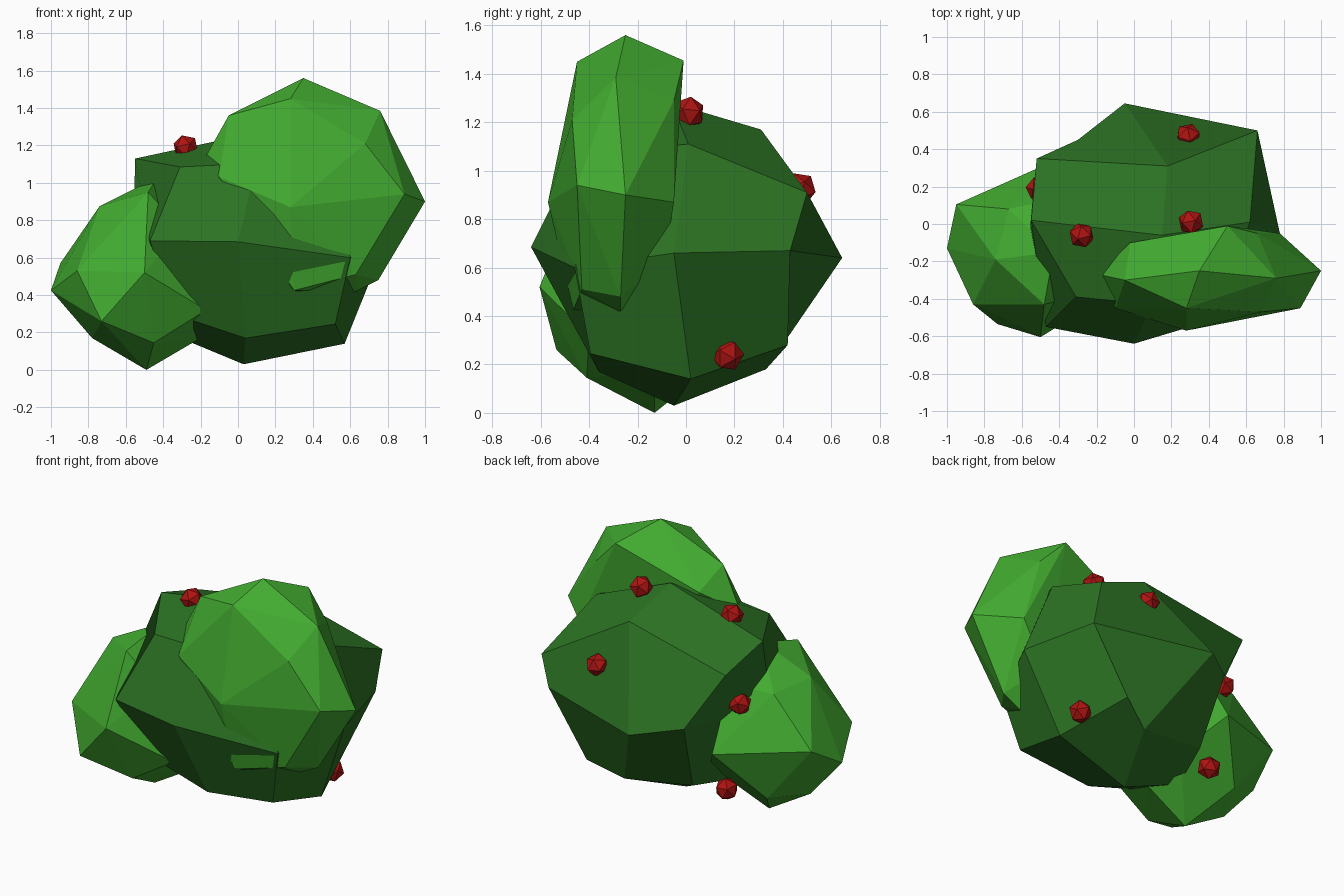
import bpy, bmesh
from mathutils import Vector, Euler

if "Cube" in bpy.data.objects:
    bpy.data.objects.remove(bpy.data.objects["Cube"])


def material(name, colour):
    m = bpy.data.materials.new(name)
    m.diffuse_color = (*colour, 1)
    m.use_nodes = True
    m.node_tree.nodes["Principled BSDF"].inputs["Base Color"].default_value = m.diffuse_color
    return m


dark_green = material("dark leaf green", (0.025, 0.17, 0.017))
green = material("leaf green", (0.055, 0.41, 0.03))
red = material("berry red", (0.42, 0.007, 0.006))


def finish(bm, name, mat):
    bmesh.ops.recalc_face_normals(bm, faces=bm.faces)
    me = bpy.data.meshes.new(name)
    bm.to_mesh(me)
    bm.free()
    me.materials.append(mat)
    ob = bpy.data.objects.new(name, me)
    bpy.context.collection.objects.link(ob)
    return ob


def box_clump(name, *layers):
    """Rough 2x2x2 box; each layer is a 3x3 grid, rows front to back, left to right."""
    bm = bmesh.new()
    v = {(i, j, k): bm.verts.new(layers[k][j * 3 + i])
         for k in range(3) for j in range(3) for i in range(3)
         if (i, j, k) != (1, 1, 1)}
    for axis in range(3):
        for side in (0, 2):
            for a in (0, 1):
                for b in (0, 1):
                    quad = []
                    for p, q in ((a, b), (a + 1, b), (a + 1, b + 1), (a, b + 1)):
                        key = [p, q]
                        key.insert(axis, side)
                        quad.append(v[tuple(key)])
                    bm.faces.new(quad)
    return finish(bm, name, dark_green)


def hull_clump(name, points):
    """Faceted clump wrapped around its corner points."""
    bm = bmesh.new()
    for p in points:
        bm.verts.new(p)
    res = bmesh.ops.convex_hull(bm, input=bm.verts)
    bmesh.ops.delete(bm, geom=list({g for g in res["geom_interior"]
                                    if isinstance(g, bmesh.types.BMVert)}), context='VERTS')
    return finish(bm, name, green)


# Large central clump: bottom, middle and top layers
box_clump(
    "main_bush",
    [(-.35, -.38, .30), (.04, -.36, .17), (.52, -.395, .245),
     (-.38, -.05, .20), (.03, -.05, .03), (.57, .02, .14),
     (-.25, .29, .24), (.20, .33, .18), (.40, .42, .28)],
    [(-.47, -.55, .69), (0, -.64, .685), (.60, -.46, .60),
     (-.56, -.05, .67), (0, 0, .65), (.78, -.05, .66),
     (-.30, .45, .67), (-.05, .645, .64), (.66, .43, .67)],
    [(-.31, -.39, 1.085), (.10, -.43, 1.105), (.50, -.33, 1.08),
     (-.55, .02, 1.13), (.15, -.06, 1.28), (.62, .01, 1.11),
     (-.52, .35, 1.03), (.18, .31, 1.17), (.66, .50, .91)])

# Tall flat clump at front right
hull_clump("right_bush", [
    (.35, -.25, 1.56), (.76, -.29, 1.385), (1.0, -.25, .90), (.28, -.45, 1.45),
    (.68, -.47, 1.21), (.89, -.45, .94), (.50, -.01, 1.455), (.66, -.05, 1.29),
    (.78, -.05, .87), (.28, -.57, .87), (.75, -.27, .48), (.63, -.43, .51),
    (.30, -.465, .425), (.35, -.27, .41), (.63, -.27, .42), (-.05, -.30, 1.36),
    (-.19, -.27, 1.11), (-.10, -.45, 1.03), (-.02, -.10, 1.25), (.60, -.09, .62),
    (.10, -.30, .65)])

# Low clump at the left
hull_clump("left_bush", [
    (-1.0, -.13, .425), (-.74, -.19, .875), (-.43, -.15, 1.03), (-.86, -.43, .53),
    (-.48, -.43, .95), (-.73, -.535, .26), (-.50, -.605, .52), (-.78, -.13, .17),
    (-.49, -.13, 0), (-.45, -.41, .145), (-.17, -.40, .32), (-.95, .105, .57),
    (-.67, .08, .85), (-.40, .14, .86), (-.42, .34, .50), (-.65, .12, .20),
    (-.25, .12, .30), (-.20, -.13, .17), (-.30, -.38, .75)])

# Berries scattered over the central clump
berries = [(-.28, -.06, 1.19), (.305, .01, 1.24), (.29, .47, .925),
           (.54, .17, .24), (-.51, .19, .79), (-.41, .18, .22)]
for n, pos in enumerate(berries, 1):
    bm = bmesh.new()
    bmesh.ops.create_icosphere(bm, subdivisions=1, radius=.07)
    rot = Euler((.7 * n, .4 * n, 1.1 * n)).to_matrix()
    for vert in bm.verts:
        vert.co = rot @ vert.co + Vector(pos)
    finish(bm, f"berry_{n}", red)
